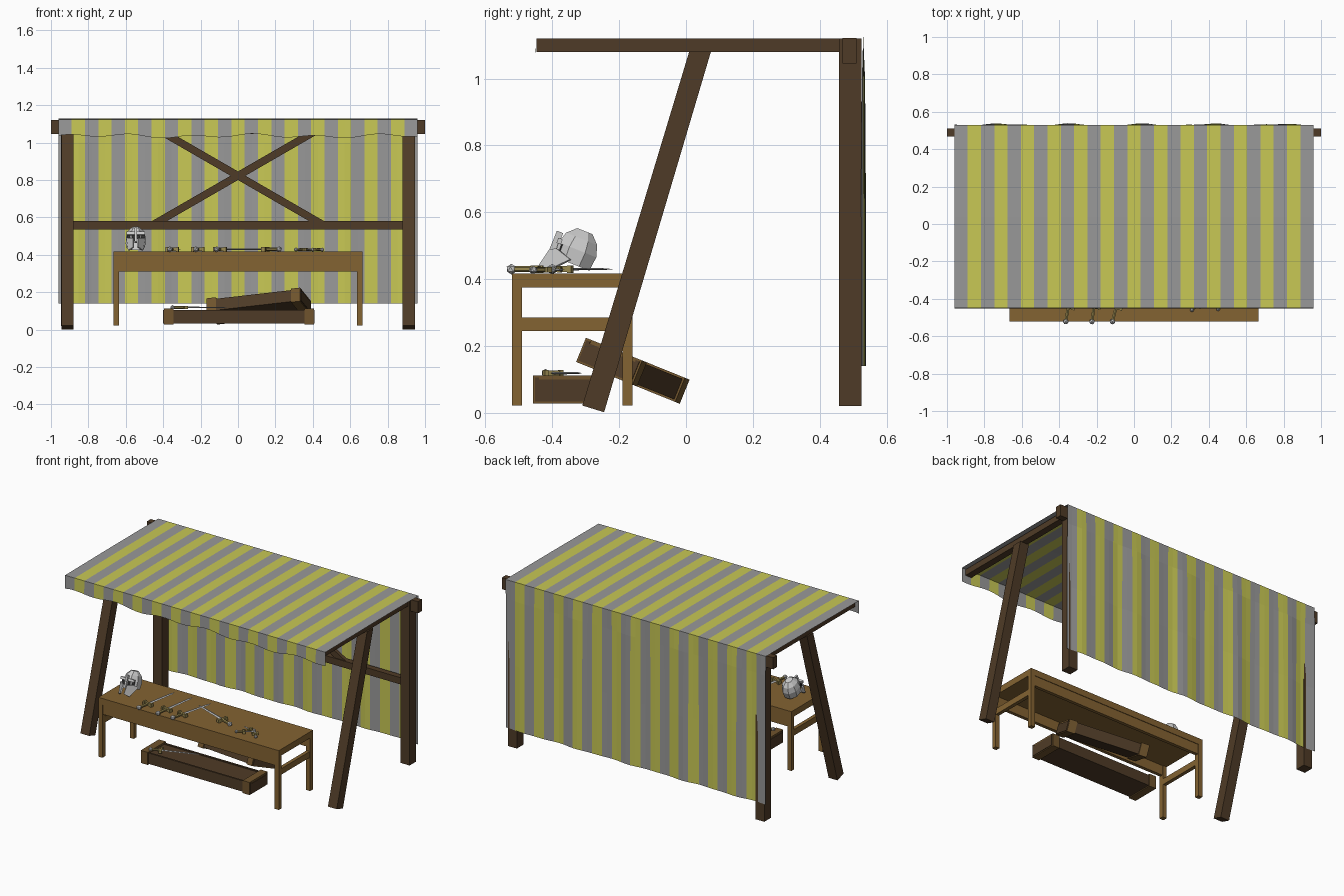
import bpy, bmesh, math
from mathutils import Matrix, Vector

if "Cube" in bpy.data.objects:
    bpy.data.objects.remove(bpy.data.objects["Cube"])


def mat(name, r, g, b):
    m = bpy.data.materials.new(name)
    m.diffuse_color = (r, g, b, 1)
    m.use_nodes = True
    m.node_tree.nodes["Principled BSDF"].inputs["Base Color"].default_value = m.diffuse_color
    return m


DARK = mat("dark_wood", .078, .044, .02)
OAK = mat("oak", .23, .125, .032)
BAND = mat("band_wood", .16, .088, .026)
YELLOW = mat("yellow_cloth", .58, .58, .09)
GREY = mat("grey_cloth", .32, .32, .32)
STEEL = mat("steel", .55, .56, .58)
BRASS = mat("brass", .32, .25, .08)
BLACK = mat("visor_dark", .03, .03, .03)


def finish(name, bm, mats, matrix=Matrix()):
    bmesh.ops.recalc_face_normals(bm, faces=bm.faces)
    me = bpy.data.meshes.new(name)
    bm.to_mesh(me)
    bm.free()
    for m in mats:
        me.materials.append(m)
    ob = bpy.data.objects.new(name, me)
    ob.matrix_world = matrix
    bpy.context.collection.objects.link(ob)
    return ob


def add_box(bm, x, y, z, idx=0):
    c = [(a[0] + a[1]) / 2 for a in (x, y, z)]
    s = [a[1] - a[0] for a in (x, y, z)]
    r = bmesh.ops.create_cube(bm, size=1, matrix=Matrix.Translation(c) @ Matrix.Diagonal((*s, 1)))
    for f in {f for v in r["verts"] for f in v.link_faces}:
        f.material_index = idx


def box(name, x, y, z, m):
    bm = bmesh.new()
    add_box(bm, x, y, z)
    return finish(name, bm, [m])


def prism(name, pts, axis, lo, hi, m):
    """Extrude a 2D outline along x (outline yz) or y (outline xz)."""
    bm = bmesh.new()
    put = (lambda p, d: (d, *p)) if axis == "x" else (lambda p, d: (p[0], d, p[1]))
    f = bm.faces.new([bm.verts.new(put(p, lo)) for p in pts])
    r = bmesh.ops.extrude_face_region(bm, geom=[f])
    v = [e for e in r["geom"] if isinstance(e, bmesh.types.BMVert)]
    bmesh.ops.translate(bm, verts=v, vec=put((0, 0), hi - lo))
    return finish(name, bm, [m])


# Timber frame
for s, side in ((-1, "left"), (1, "right")):
    x = sorted((s * .88, s * .945))
    box(f"back_post_{side}", x, (.457, .525), (.02, 1.12), DARK)
    box(f"roof_rail_{side}", sorted((s * .89, s * .935)), (-.447, .457), (1.08, 1.12), DARK)
    prism(f"front_leg_{side}", [(-.31, .022), (-.245, .002), (.075, 1.082), (.01, 1.082)], "x", *x, DARK)
    # diagonal braces
    prism(f"back_brace_{side}", [(s * -.47, .575), (s * -.39, .575), (s * .43, 1.048), (s * .35, 1.048)],
          "y", .478 + s * .003, .502 + s * .003, DARK)
box("back_top_beam", (-1, 1), (.468, .51), (1.045, 1.122), DARK)
box("back_rail", (-.88, .88), (.47, .51), (.535, .58), DARK)

# Striped cloth: front valance, roof and back drape in one sheet
N, W = 27, 1.92 / 27
bm = bmesh.new()
rows = []
for i in range(2 * N + 1):
    x = -.96 + i * W / 2
    hem = 1.035 + .008 * math.sin(x * 19) + .005 * math.sin(x * 8 + 1)
    wav = .005 * math.sin(x * 17 + 1) + .003 * math.sin(x * 31)
    path = [(-.452, hem), (-.45, 1.125), (.04, 1.128), (.53, 1.128),
            (.531 + wav * .6, 1.0), (.531 + wav, .57), (.531 + wav, .14)]
    rows.append([bm.verts.new((x, *p)) for p in path])
for i in range(2 * N):
    for j in range(6):
        f = bm.faces.new((rows[i][j], rows[i + 1][j], rows[i + 1][j + 1], rows[i][j + 1]))
        f.material_index = (i // 2) % 2
finish("striped_cloth", bm, [GREY, YELLOW])

# Table
box("table_top", (-.665, .665), (-.52, -.16), (.375, .417), OAK)
for y0, end in ((-.52, "front"), (-.19, "back")):
    box(f"table_apron_{end}", (-.635, .635), (y0 + .004, y0 + .026), (.31, .375), OAK)
    for s, side in ((-1, "left"), (1, "right")):
        box(f"table_leg_{end}_{side}", sorted((s * .635, s * .665)), (y0, y0 + .03), (.022, .375), OAK)
for s, side in ((-1, "left"), (1, "right")):
    box(f"table_stretcher_{side}", sorted((s * .638, s * .662)), (-.49, -.19), (.245, .285), OAK)


# Crates with banded ends and a recessed lid
def crate(name, l, w, h, matrix):
    bm = bmesh.new()
    a, b, c, t = l / 2, w / 2, h / 2, .006
    add_box(bm, (-a, a), (-b + t, b - t), (-c + t, c - .012))
    for s in (-1, 1):
        add_box(bm, (-a, a), sorted((s * (b - t), s * (b - .018))), (-c + t, c - t))
        add_box(bm, sorted((s * (a - .004), s * (a - .055))), (-b, b), (-c, c), 1)
    finish(name, bm, [DARK, BAND], matrix)


crate("long_crate", .81, .19, .084, Matrix.Translation((.005, -.363, .07)))
crate("leaning_crate", .53, .19, .078, Matrix.Translation((.11, -.159, .126))
      @ Matrix.Rotation(math.radians(-22), 4, "X") @ Matrix.Rotation(math.radians(-17), 4, "Z"))


# Swords and daggers: pommel at the origin, blade along local +y
def sword(name, loc, angle, blade=.24, grip=.07, guard=.07, k=1.0):
    bm = bmesh.new()
    bmesh.ops.create_icosphere(bm, subdivisions=1, radius=.016 * k)
    r = bmesh.ops.create_cone(bm, cap_ends=True, segments=6, radius1=.009 * k, radius2=.009 * k, depth=grip,
                              matrix=Matrix.Translation((0, grip / 2, 0)) @ Matrix.Rotation(math.pi / 2, 4, "X"))
    for f in {f for v in r["verts"] for f in v.link_faces}:
        f.material_index = 1
    add_box(bm, (-guard / 2, guard / 2), (grip, grip + .014 * k), (-.009 * k, .009 * k), 1)
    for s in (-1, 1):
        add_box(bm, sorted((s * guard / 2, s * (guard / 2 - .012))), (grip - .003, grip + .02 * k),
                (-.011 * k, .011 * k), 1)
    y0, y1, y2, w, t = grip, grip + blade * .85, grip + blade, .012 * k, .004
    v = [[bm.verts.new(p) for p in ((-w * q, y, 0), (0, y, t * q), (w * q, y, 0), (0, y, -t * q))]
         for y, q in ((y0, 1), (y1, .75))]
    tip = bm.verts.new((0, y2, 0))
    for i in range(4):
        j = (i + 1) % 4
        bm.faces.new((v[0][i], v[0][j], v[1][j], v[1][i]))
        bm.faces.new((v[1][i], v[1][j], tip))
    finish(name, bm, [STEEL, BRASS], Matrix.Translation(loc) @ Matrix.Rotation(math.radians(angle), 4, "Z"))


for i, (x, a) in enumerate(((-.365, -10), (-.225, -8), (-.115, -14))):
    sword(f"table_sword_{i + 1}", (x, -.522, .43), a)
sword("table_sword_4", (.22, -.40, .43), 70, .27)
sword("crate_sword", (-.35, -.42, .119), -70, .26, .06, .06, .8)
sword("dagger_1", (.31, -.46, .428), -55, .08, .04, .04, .7)
sword("dagger_2", (.45, -.455, .428), 40, .08, .04, .04, .7)
sword("dagger_3", (.40, -.40, .428), 75, .06, .035, .035, .7)

# Helmet: faceted dome open below, with brow band, nose guard and cheek plates
bm = bmesh.new()
rings = []
for z, r in ((-.045, .93), (0, 1), (.035, .82), (.06, .4)):
    rings.append([bm.verts.new((.056 * r * math.cos(a), .066 * r * math.sin(a), z))
                  for a in (math.tau * (i + .5) / 8 for i in range(8))])
for lo, hi in zip(rings, rings[1:]):
    for i in range(8):
        if lo is rings[0] and i == 5:
            continue
        j = (i + 1) % 8
        bm.faces.new((lo[i], lo[j], hi[j], hi[i]))
bm.faces.new(rings[-1])
add_box(bm, (-.006, .006), (-.078, -.058), (-.05, .03))
add_box(bm, (-.05, .05), (-.066, -.052), (-.004, .012))
add_box(bm, (-.046, .046), (-.05, -.046), (-.035, -.002), 1)
for s in (-1, 1):
    p = [(s * .054, -.01, -.035), (s * .05, -.06, -.02), (s * .014, -.078, -.03),
         (s * .014, -.09, -.085), (s * .04, -.065, -.095)]
    f = bm.faces.new([bm.verts.new(q) for q in p])
    r = bmesh.ops.extrude_face_region(bm, geom=[f])
    bmesh.ops.translate(bm, verts=[e for e in r["geom"] if isinstance(e, bmesh.types.BMVert)],
                        vec=(-s * .006, .006, 0))
finish("helmet", bm, [STEEL, BLACK], Matrix.Translation((-.547, -.325, .488))
       @ Matrix.Rotation(math.radians(-22), 4, "X"))
